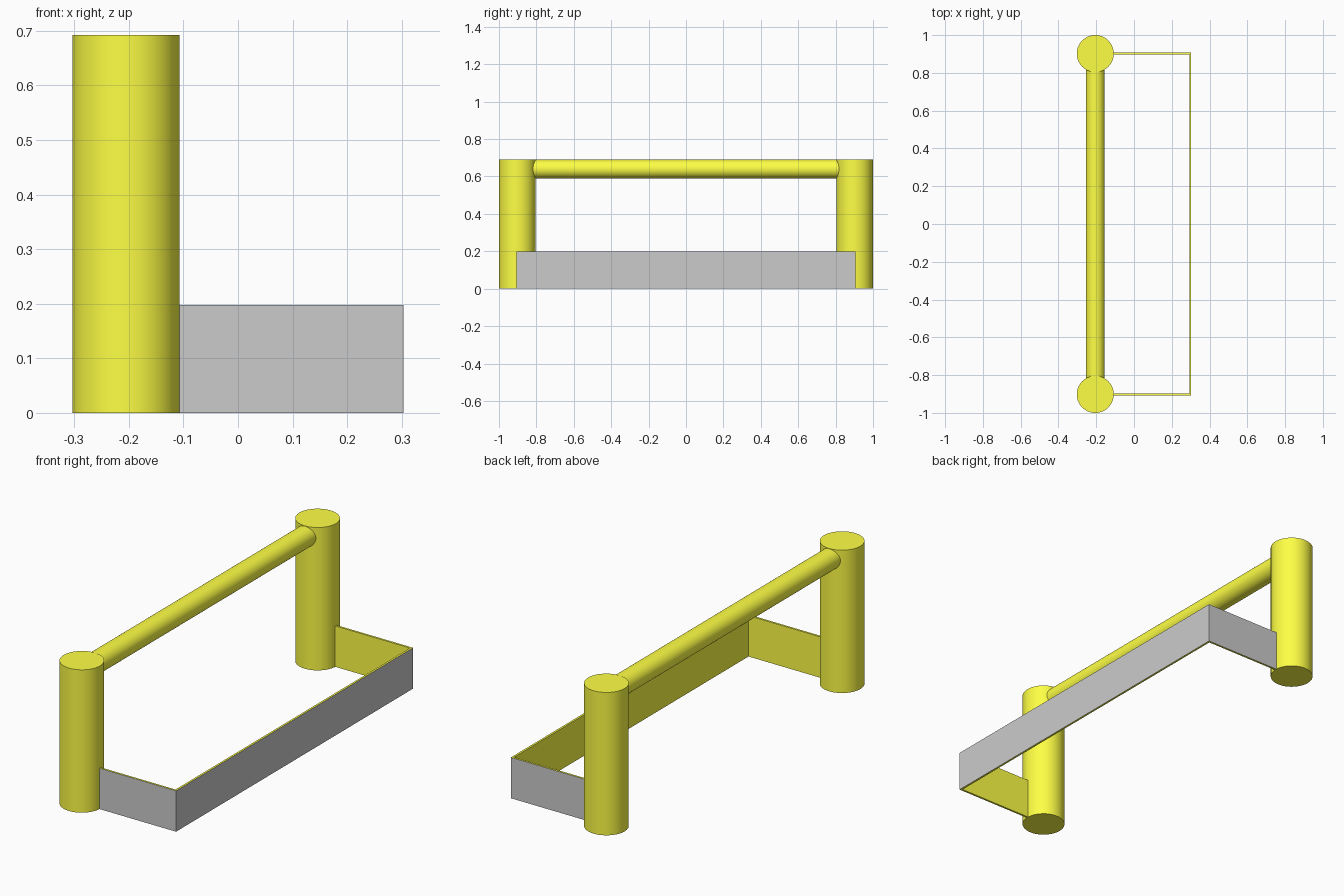
import bpy, bmesh, math

if "Cube" in bpy.data.objects:
    bpy.data.objects.remove(bpy.data.objects["Cube"])

POST_X, POST_Y, POST_R, POST_H = -0.205, 0.902, 0.098, 0.692

yellow = bpy.data.materials.new("yellow")
yellow.diffuse_color = (1.0, 1.0, 0.06, 1)
yellow.use_nodes = True
yellow.node_tree.nodes["Principled BSDF"].inputs["Base Color"].default_value = yellow.diffuse_color
grey = bpy.data.materials.new("grey")
grey.diffuse_color = (0.8, 0.8, 0.8, 1)
grey.use_nodes = True
grey.node_tree.nodes["Principled BSDF"].inputs["Base Color"].default_value = grey.diffuse_color


def cylinder(name, radius, length, location, rotation=(0, 0, 0)):
    bpy.ops.mesh.primitive_cylinder_add(vertices=64, radius=radius, depth=length,
                                        location=location, rotation=rotation)
    obj = bpy.context.object
    obj.name = name
    obj.data.materials.append(yellow)
    bpy.ops.object.shade_smooth_by_angle(angle=math.radians(30))


# Upright posts
for label, side in (("front", -1), ("back", 1)):
    cylinder(label + "_post", POST_R, POST_H, (POST_X, side * POST_Y, POST_H / 2))

# Horizontal rail between the posts
cylinder("rail", 0.05, 1.64, (POST_X, 0, 0.64), (math.pi / 2, 0, 0))

# U-shaped skirt: grey outside, yellow inside and along the edges
t, x0, x1, y1, height = 0.01, -0.12, 0.303, 0.907, 0.198
outer = [(x0, -y1), (x1, -y1), (x1, y1), (x0, y1)]
inner = [(x0, -y1 + t), (x1 - t, -y1 + t), (x1 - t, y1 - t), (x0, y1 - t)]
bm = bmesh.new()
rows = [[[bm.verts.new((x, y, z)) for x, y in line] for z in (0, height)]
        for line in (outer, inner)]
(ob, ot), (ib, it) = rows
for i in range(3):
    j = i + 1
    bm.faces.new((ob[i], ob[j], ot[j], ot[i])).material_index = 1
    bm.faces.new((ib[j], ib[i], it[i], it[j]))
    bm.faces.new((ot[i], ot[j], it[j], it[i]))
    bm.faces.new((ob[j], ob[i], ib[i], ib[j]))
for i in (0, 3):
    bm.faces.new((ob[i], ot[i], it[i], ib[i]))
bmesh.ops.recalc_face_normals(bm, faces=bm.faces)
mesh = bpy.data.meshes.new("skirt")
bm.to_mesh(mesh)
bm.free()
mesh.materials.append(yellow)
mesh.materials.append(grey)
bpy.context.collection.objects.link(bpy.data.objects.new("skirt", mesh))
